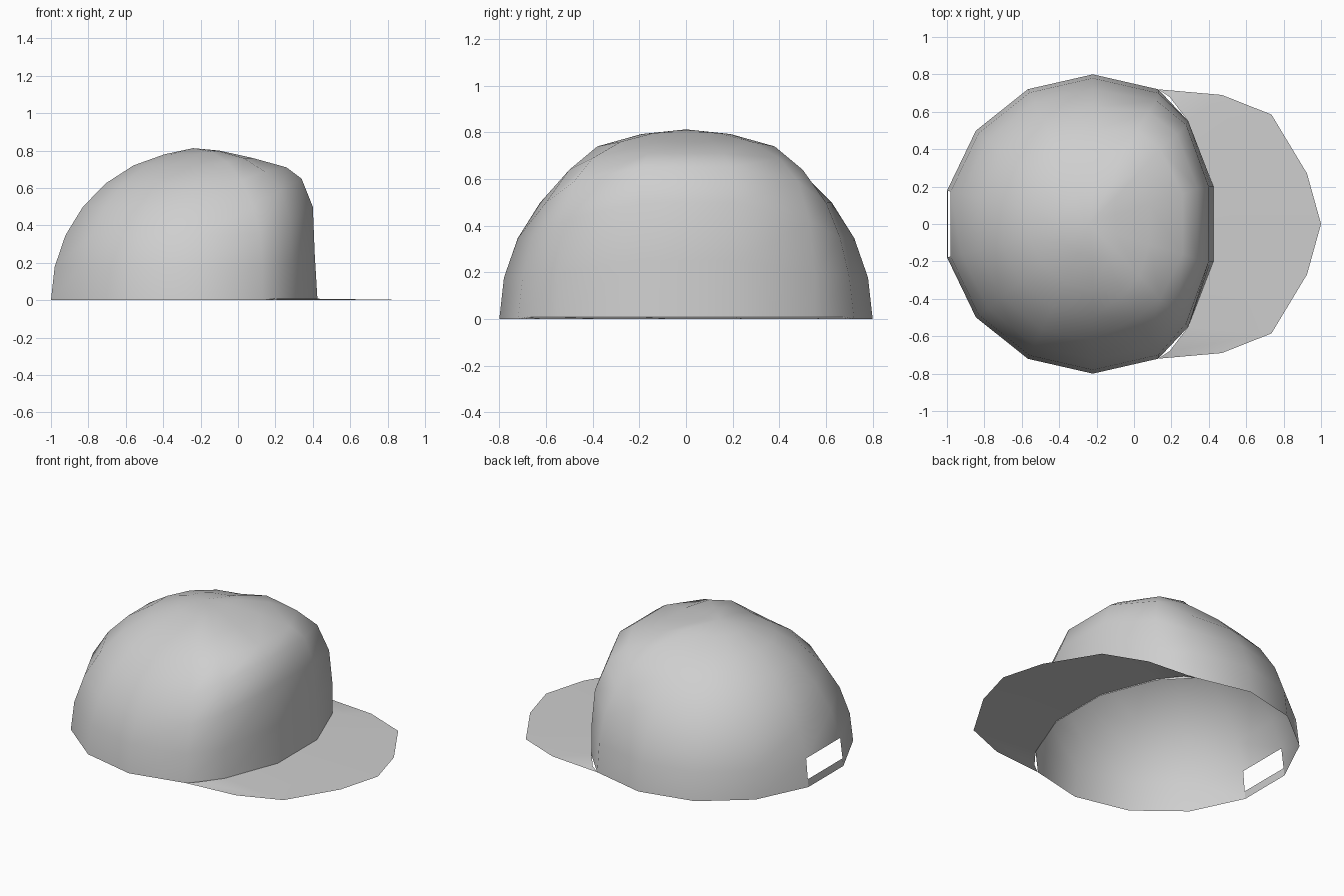
import bpy
import math

if "Cube" in bpy.data.objects:
    bpy.data.objects.remove(bpy.data.objects["Cube"])

gray = bpy.data.materials.new("light_gray")
gray.diffuse_color = (0.62, 0.62, 0.62, 1)
gray.use_nodes = True
gray.node_tree.nodes["Principled BSDF"].inputs["Base Color"].default_value = gray.diffuse_color


def make_part(name, verts, faces):
    mesh = bpy.data.meshes.new(name)
    mesh.from_pydata(verts, [], faces)
    mesh.materials.append(gray)
    mesh.shade_smooth()
    ob = bpy.data.objects.new(name, mesh)
    bpy.context.collection.objects.link(ob)
    return ob


SEG, RINGS, R, CX = 14, 7, 0.8, -0.22

# Front panel columns, rim to top, for the +y side (mirrored for -y)
FRONT = {
    0: [(.425, .2, 0), (.41, .2, .25), (.4, .2, .5), (.34, .19, .65),
        (.26, .16, .71), (.08, .11, .76), (-.1, .05, .8)],
    1: [(.29, .55, 0), (.29, .55, .2), (.28, .53, .42), (.23, .48, .59),
        (.14, .4, .69), (.03, .28, .76), (-.1, .14, .797)],
    2: [(.13, .72, 0), (.13, .70, .18), (.12, .66, .35), (.08, .6, .5),
        (.02, .5, .64), (-.06, .38, .74), (-.14, .19, .793)],
}


def column(k):
    """Vertical line of crown points at segment k: shaped in front, round behind."""
    mirror = SEG - 1 - k
    if k in FRONT:
        return FRONT[k]
    if mirror in FRONT:
        return [(x, -y, z) for x, y, z in FRONT[mirror]]
    a = (k + 0.5) * math.tau / SEG
    points = []
    for r in range(RINGS):
        e = r * math.pi / 2 / RINGS
        points.append((CX + R * math.cos(e) * math.cos(a),
                       R * math.cos(e) * math.sin(a), R * math.sin(e)))
    return points


# Crown: open dome with a missing panel at the back
verts = [p for k in range(SEG) for p in column(k)] + [(-.24, 0, .813)]
apex = SEG * RINGS
back = SEG // 2 - 1
faces = []
for k in range(SEG):
    a, b = k * RINGS, (k + 1) % SEG * RINGS
    for r in range(RINGS - 1):
        if k == back and r == 0:
            continue
        faces.append((a + r, b + r, b + r + 1, a + r + 1))
    faces.append((a + RINGS - 1, b + RINGS - 1, apex))
make_part("crown", verts, faces)

# Back strap: narrow band under the opening
left, right = column(back), column(back + 1)


def partway(p, q, t=0.27):
    return tuple(u + (v - u) * t for u, v in zip(p, q))


make_part("back_strap",
          [left[0], right[0], partway(right[0], right[1]), partway(left[0], left[1])],
          [(0, 1, 2, 3)])

# Brim: flat sheet between the crown rim and the outer outline
outer = [(.13, .72, 0), (.47, .69, 0), (.735, .585, 0), (.925, .27, 0), (1, 0, 0)]
inner = [(.13, .72, 0), (.19, .68, .008), (.29, .55, .008), (.42, .2, .008), (.425, 0, .008)]


def mirrored(line):
    return line + [(x, -y, z) for x, y, z in reversed(line[:-1])]


outer, inner = mirrored(outer), mirrored(inner)
n = len(outer)
quads = [(i, n + i, n + i + 1, i + 1) for i in range(1, n - 2)]
quads += [(0, n + 1, 1), (n - 2, 2 * n - 2, n - 1)]
make_part("brim", outer + inner, quads)
